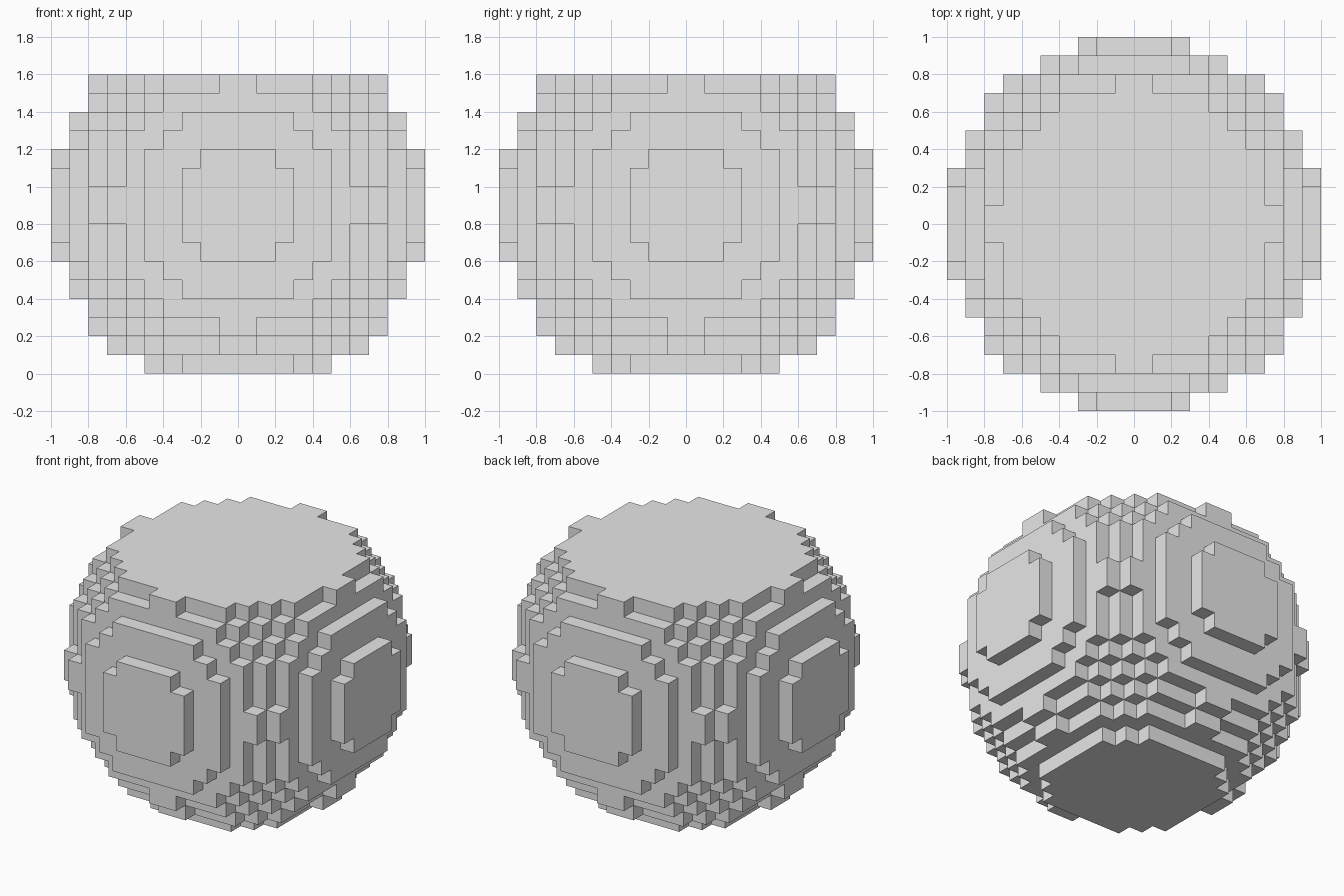
import bpy
import bmesh
from mathutils import Vector

CELL = 0.1        # edge length of one block
RADIUS = 10       # ball radius in blocks
CENTRE_Z = 0.9    # height of the ball's centre
LOWEST, HIGHEST = -9, 6   # block layers kept between the flat base and flat top

if "Cube" in bpy.data.objects:
    bpy.data.objects.remove(bpy.data.objects["Cube"], do_unlink=True)

# Single plain grey
grey = bpy.data.materials.new("plain_grey")
grey.use_nodes = True
grey.diffuse_color = (0.8, 0.8, 0.8, 1)
grey.node_tree.nodes["Principled BSDF"].inputs["Base Color"].default_value = (0.8, 0.8, 0.8, 1)


def filled(cell):
    """A block is solid when its middle lies inside the truncated ball."""
    middle = Vector(cell) + Vector((0.5, 0.5, 0.5))
    return LOWEST <= cell[2] <= HIGHEST and middle.length <= RADIUS


def add_side(bm, cell, axis, sign):
    """Add the outer square of a block on the given side, facing outwards."""
    middle = Vector(cell) + Vector((0.5, 0.5, 0.5))
    normal, u, v = Vector(), Vector(), Vector()
    normal[axis] = sign / 2
    u[(axis + 1) % 3] = 0.5
    v[(axis + 2) % 3] = sign / 2
    corners = [middle + normal + a * u + b * v
               for a, b in ((-1, -1), (1, -1), (1, 1), (-1, 1))]
    bm.faces.new([bm.verts.new(c * CELL + Vector((0, 0, CENTRE_Z))) for c in corners])


# Stepped ball: only the exposed sides of the blocks
bm = bmesh.new()
span = range(-RADIUS, RADIUS)
for cell in ((x, y, z) for x in span for y in span for z in span):
    if not filled(cell):
        continue
    for axis in range(3):
        for sign in (-1, 1):
            neighbour = list(cell)
            neighbour[axis] += sign
            if not filled(neighbour):
                add_side(bm, cell, axis, sign)
bmesh.ops.remove_doubles(bm, verts=bm.verts, dist=CELL / 100)

mesh = bpy.data.meshes.new("stepped_ball")
bm.to_mesh(mesh)
bm.free()
mesh.materials.append(grey)
ball = bpy.data.objects.new("stepped_ball", mesh)
bpy.context.collection.objects.link(ball)
